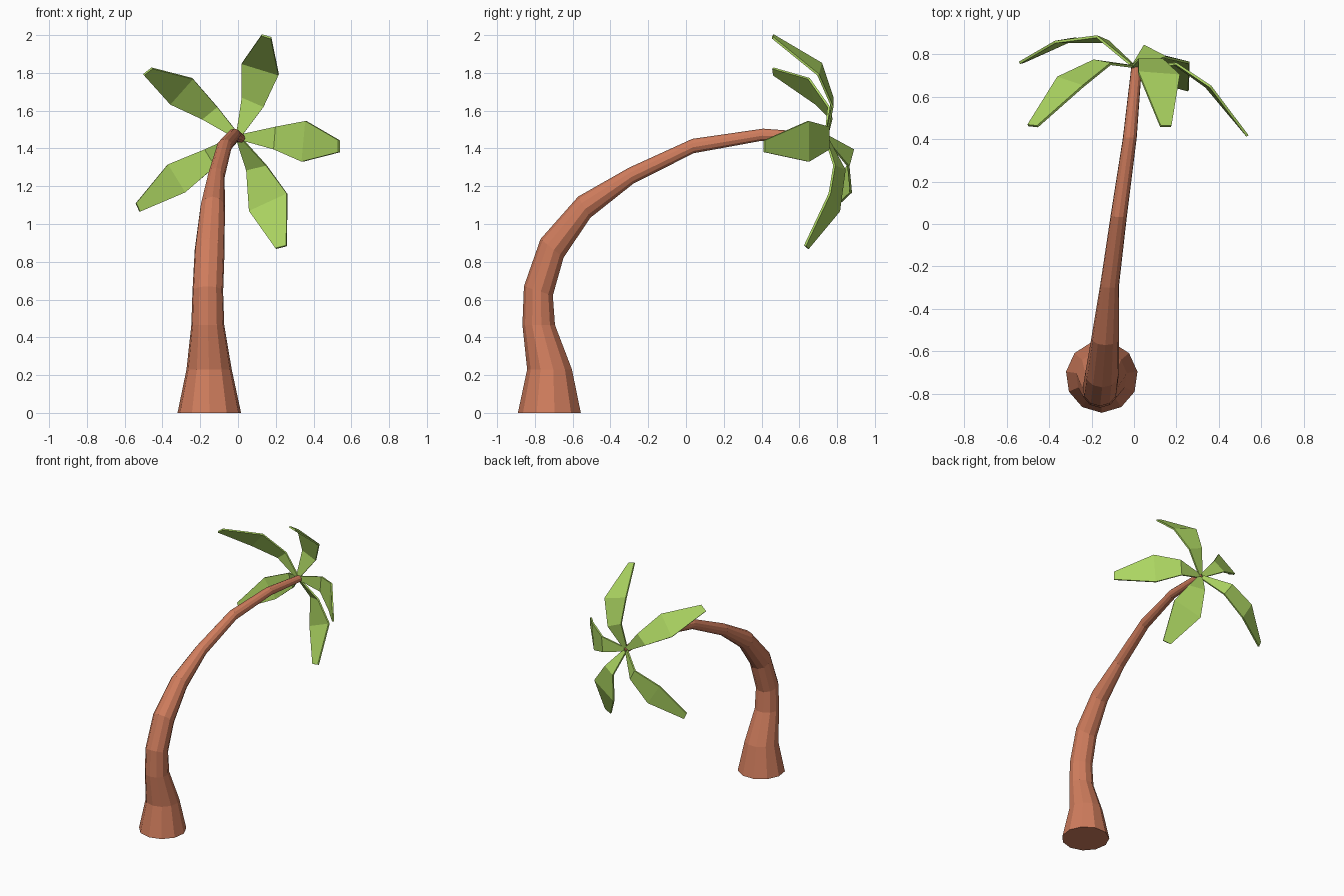
import bpy, bmesh, math
from mathutils import Vector

if "Cube" in bpy.data.objects:
    bpy.data.objects.remove(bpy.data.objects["Cube"])


def material(name, rgb):
    m = bpy.data.materials.new(name)
    m.diffuse_color = (*rgb, 1)
    m.use_nodes = True
    m.node_tree.nodes["Principled BSDF"].inputs["Base Color"].default_value = m.diffuse_color
    return m


bark = material("terracotta bark", (0.63, 0.205, 0.11))
green = material("leaf green", (0.41, 0.66, 0.12))


def finish(name, bm, mat):
    bmesh.ops.recalc_face_normals(bm, faces=bm.faces)
    me = bpy.data.meshes.new(name)
    bm.to_mesh(me)
    bm.free()
    me.materials.append(mat)
    ob = bpy.data.objects.new(name, me)
    bpy.context.collection.objects.link(ob)
    return ob


# trunk: tilted rings along a bending path (x, y, z, radius, tilt in degrees)
SIDES = 11
RINGS = [
    (-0.152, -0.72, 0.0, 0.17, 0),
    (-0.153, -0.72, 0.23, 0.121, 0),
    (-0.16, -0.778, 0.465, 0.088, 0),
    (-0.16, -0.78, 0.645, 0.082, 18),
    (-0.15, -0.708, 0.87, 0.08, 39),
    (-0.135, -0.538, 1.088, 0.066, 60),
    (-0.115, -0.29, 1.255, 0.045, 76),
    (-0.072, 0.037, 1.412, 0.039, 85),
    (-0.02, 0.405, 1.472, 0.033, 97),
    (0.012, 0.74, 1.455, 0.025, 98),
]
bm = bmesh.new()
loops = []
for x, y, z, r, tilt in RINGS:
    t = math.radians(tilt)
    ring = []
    for i in range(SIDES):
        a = 2 * math.pi * i / SIDES - math.pi / 2
        u, v = r * math.cos(a), r * math.sin(a)
        ring.append(bm.verts.new((x + u, y + v * math.cos(t), z - v * math.sin(t))))
    loops.append(ring)
for lo, hi in zip(loops, loops[1:]):
    for i in range(SIDES):
        j = (i + 1) % SIDES
        bm.faces.new((lo[i], lo[j], hi[j], hi[i]))
bm.faces.new(loops[0])
bm.faces.new(loops[-1])
finish("trunk", bm, bark)

# fronds: each is three cross edges (inner crease, widest, tip) joined to the hub
HUB = Vector((0.0, 0.742, 1.46))
FRONDS = {
    "upper_right_frond": [
        ((0.02, 0.775, 1.67), (0.135, 0.775, 1.62)),
        ((0.02, 0.715, 1.85), (0.215, 0.70, 1.79)),
        ((0.125, 0.46, 2.0), (0.175, 0.46, 1.985))],
    "upper_left_frond": [
        ((-0.19, 0.77, 1.555), (-0.11, 0.755, 1.62)),
        ((-0.36, 0.69, 1.635), (-0.24, 0.65, 1.77)),
        ((-0.50, 0.465, 1.79), (-0.455, 0.46, 1.825))],
    "right_frond": [
        ((0.20, 0.755, 1.515), (0.19, 0.755, 1.395)),
        ((0.36, 0.648, 1.545), (0.34, 0.648, 1.33)),
        ((0.535, 0.415, 1.443), (0.535, 0.415, 1.38))],
    "lower_right_frond": [
        ((0.15, 0.785, 1.31), (0.045, 0.84, 1.285)),
        ((0.26, 0.76, 1.16), (0.06, 0.81, 1.068)),
        ((0.257, 0.63, 0.885), (0.20, 0.645, 0.87))],
    "lower_left_frond": [
        ((-0.12, 0.86, 1.305), (-0.176, 0.884, 1.395)),
        ((-0.28, 0.873, 1.167), (-0.372, 0.858, 1.315)),
        ((-0.52, 0.765, 1.065), (-0.54, 0.76, 1.11))],
}
for name, edges in FRONDS.items():
    bm = bmesh.new()
    a, b = (Vector(p) for p in edges[0])
    out = ((a + b) / 2 - HUB).normalized()
    side = (a - b).normalized() * 0.016
    root = HUB + out * 0.015
    rows = [(root + side, root - side)] + edges
    rows = [[bm.verts.new(p) for p in row] for row in rows]
    for (p, q), (r, s) in zip(rows, rows[1:]):
        bm.faces.new((p, q, s, r))
    ob = finish(name, bm, green)
    mod = ob.modifiers.new("thickness", "SOLIDIFY")
    mod.thickness = 0.012
    mod.offset = 0
